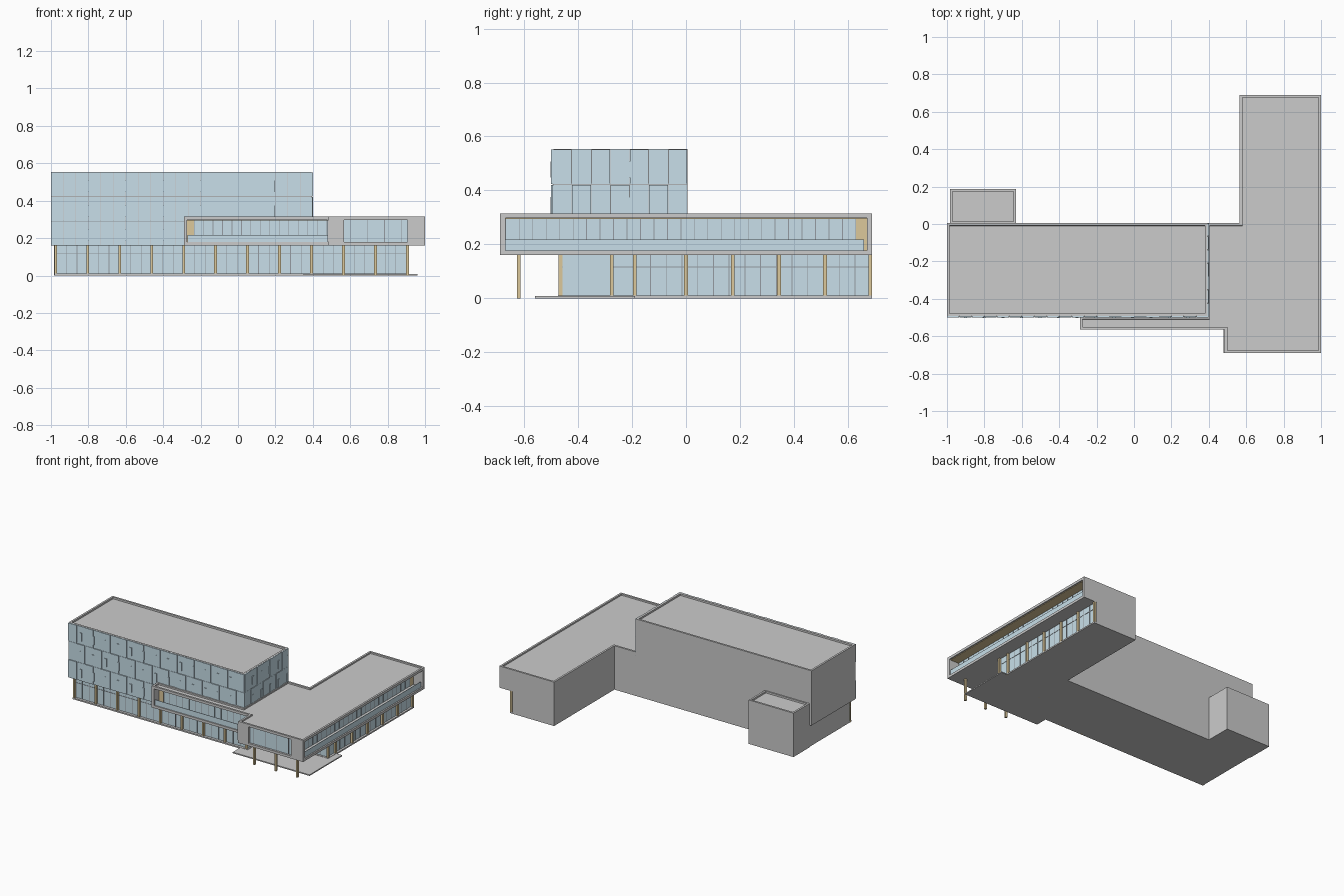
import bpy, bmesh


def material(name, rgb):
    m = bpy.data.materials.new(name)
    m.diffuse_color = (*rgb, 1)
    return m


GLASS = material("glass", (0.58, 0.74, 0.82))
WOOD = material("wood", (0.72, 0.58, 0.33))
DARK = material("dark_metal", (0.3, 0.33, 0.36))


def finish(name, bm, mat):
    bmesh.ops.recalc_face_normals(bm, faces=bm.faces[:])
    me = bpy.data.meshes.new(name)
    bm.to_mesh(me)
    bm.free()
    if mat:
        me.materials.append(mat)
    bpy.context.collection.objects.link(bpy.data.objects.new(name, me))


def extrude_face(bm, pts, z0, z1):
    f = bm.faces.new([bm.verts.new((x, y, z0)) for x, y in pts])
    r = bmesh.ops.extrude_face_region(bm, geom=[f], use_keep_orig=True)
    vs = [g for g in r["geom"] if isinstance(g, bmesh.types.BMVert)]
    bmesh.ops.translate(bm, verts=vs, vec=(0, 0, z1 - z0))
    return [g for g in r["geom"] if isinstance(g, bmesh.types.BMFace)]


def rect(x0, x1, y0, y1):
    return [(x0, y0), (x1, y0), (x1, y1), (x0, y1)]


def prism(name, pts, z0, z1, mat=None, parapet=0):
    """Extruded plan outline, optionally with a raised rim round the roof."""
    bm = bmesh.new()
    top = extrude_face(bm, pts, z0, z1)
    if parapet:
        bmesh.ops.recalc_face_normals(bm, faces=bm.faces[:])
        bmesh.ops.inset_region(bm, faces=top, thickness=0.014, use_even_offset=True)
        bmesh.ops.inset_region(bm, faces=top, thickness=0.0005, depth=-parapet,
                               use_even_offset=True)
    finish(name, bm, mat)


def boxes(name, items, mat=None):
    """Several boxes (x0, x1, y0, y1, z0, z1) in one part."""
    bm = bmesh.new()
    for b in items:
        extrude_face(bm, rect(*b[:4]), b[4], b[5])
    finish(name, bm, mat)


def along(a, b, step):
    n = max(1, round((b - a) / step))
    return [a + (b - a) * i / n for i in range(n + 1)]


# --- ground floor ---
ground = [(-0.98, -0.45), (0.395, -0.45), (0.395, -0.265), (0.895, -0.265),
          (0.895, 0.69), (0.565, 0.69), (0.565, 0.005), (-0.98, 0.005)]
prism("ground_floor_core", ground, 0, 0.16)
floor = [(-0.98, -0.475), (0.41, -0.475), (0.41, -0.285), (0.915, -0.285),
         (0.915, 0.69), (0.565, 0.69), (0.565, 0.005), (-0.98, 0.005)]
prism("floor_slab", floor, 0, 0.01)
prism("entrance_slab", rect(0.35, 0.96, -0.56, -0.19), 0, 0.008)
boxes("ground_glass", [(-0.98, 0.4, -0.457, -0.449, 0.01, 0.16),
                       (0.394, 0.4, -0.457, -0.26, 0.01, 0.16),
                       (0.394, 0.9, -0.272, -0.264, 0.01, 0.16),
                       (0.893, 0.9, -0.272, 0.685, 0.01, 0.16)], GLASS)

# thin mullions and transoms on the ground-floor glazing
bars = [(-0.98, 0.4, -0.459, -0.456, 0.115, 0.118),
        (0.4, 0.9, -0.274, -0.271, 0.115, 0.118),
        (0.899, 0.902, -0.272, 0.685, 0.115, 0.118)]
bars += [(x - .0015, x + .0015, -0.459, -0.456, 0.01, 0.16) for x in along(-0.975, 0.395, 0.057)]
bars += [(x - .0015, x + .0015, -0.274, -0.271, 0.01, 0.16) for x in along(0.4, 0.9, 0.057)]
bars += [(0.899, 0.902, y - .0015, y + .0015, 0.01, 0.16) for y in along(-0.19, 0.685, 0.057)]
boxes("ground_mullions", bars, DARK)

# timber columns on a regular grid
xs = [-0.975 + 0.171 * i for i in range(12)]
spots = [(x, -0.465) for x in xs[:9]]
spots += [(x, -0.62) for x in xs[9:]] + [(x, -0.275) for x in xs[9:]]
spots += [(xs[11], y) for y in (-0.19, 0, 0.173, 0.345, 0.515, 0.683)]
boxes("columns", [(x - .007, x + .007, y - .007, y + .007, 0, 0.16) for x, y in spots], WOOD)

# --- tower ---
prism("tower", rect(-1, 0.394, -0.492, 0.005), 0.16, 0.553, parapet=0.012)
rows = [(0.16, 0.29), (0.29, 0.422), (0.422, 0.553)]
panels, openers, bands = [], [], []
fx, sy = along(-1, 0.4, 0.0667), along(-0.495, 0.005, 0.0667)
for r, (z0, z1) in enumerate(rows):
    for i, (a, b) in enumerate(zip(fx, fx[1:])):
        d = 0.003 * ((i + r) % 2)
        panels.append((a + .001, b - .001, -0.5 + d, -0.491, z0 + .002, z1 - .001))
    for x in along(-0.9, 0.29, 0.1):
        openers.append((x - .008, x + .008, -0.502, -0.495, z0 + .025, z0 + .085))
    bands.append((-1, 0.397, -0.495, -0.49, z0, z0 + .004))
    if r:
        for i, (a, b) in enumerate(zip(sy, sy[1:])):
            d = 0.003 * ((i + r) % 2)
            panels.append((0.393, 0.4 - d, a + .001, b - .001, z0 + .002, z1 - .001))
        for y in along(-0.4, -0.01, 0.1):
            openers.append((0.395, 0.402, y - .008, y + .008, z0 + .025, z0 + .085))
        bands.append((0.392, 0.397, -0.495, 0.005, z0, z0 + .004))
boxes("tower_panels", panels, GLASS)
boxes("tower_opening_windows", openers, GLASS)
boxes("tower_floor_bands", bands, DARK)

# --- projecting upper wing: floor, core, roof ---
wing = [(-0.29, -0.565), (0.485, -0.565), (0.485, -0.69), (1, -0.69), (1, 0.69),
        (0.565, 0.69), (0.565, 0.005), (0.39, 0.005), (0.39, -0.495), (-0.29, -0.495)]
prism("wing_floor", wing, 0.16, 0.178)
prism("wing_roof", wing, 0.297, 0.315, parapet=0.01)
core = [(0.39, -0.49), (0.495, -0.49), (0.495, -0.67), (0.915, -0.67), (0.915, 0.69),
        (0.565, 0.69), (0.565, 0.005), (0.39, 0.005)]
prism("wing_core", core, 0.178, 0.297)
boxes("wing_end_walls", [(-0.29, -0.272, -0.565, -0.49, 0.178, 0.297),
                         (0.485, 0.567, -0.69, -0.665, 0.178, 0.297),
                         (0.905, 1, -0.69, -0.67, 0.178, 0.297),
                         (0.478, 0.497, -0.69, -0.49, 0.178, 0.297),
                         (0.91, 1, 0.672, 0.69, 0.178, 0.297)])
boxes("wing_glass", [(-0.235, 0.478, -0.508, -0.488, 0.178, 0.296),
                     (0.91, 0.922, -0.67, 0.63, 0.178, 0.296),
                     (0.567, 0.905, -0.676, -0.668, 0.178, 0.297)], GLASS)
boxes("terrace_wood", [(-0.272, -0.235, -0.51, -0.488, 0.178, 0.296),
                       (0.91, 0.924, 0.63, 0.672, 0.178, 0.296),
                       (-0.272, 0.478, -0.555, -0.5, 0.294, 0.2975),
                       (0.915, 0.99, -0.67, 0.672, 0.294, 0.2975)], WOOD)
boxes("terrace_balustrade", [(-0.27, 0.478, -0.558, -0.555, 0.178, 0.218),
                             (0.987, 0.99, -0.67, 0.66, 0.178, 0.218)], GLASS)
bars = [(x - .0015, x + .0015, -0.51, -0.506, 0.178, 0.294) for x in along(-0.235, 0.475, 0.05)]
bars += [(0.92, 0.924, y - .0015, y + .0015, 0.178, 0.294) for y in along(-0.668, 0.63, 0.05)]
bars += [(x - .0015, x + .0015, -0.678, -0.674, 0.178, 0.297) for x in along(0.6, 0.875, 0.09)]
boxes("wing_mullions", bars, DARK)

# --- rear stair block ---
prism("stair_block", rect(-0.985, -0.63, 0, 0.188), 0, 0.315, parapet=0.012)
